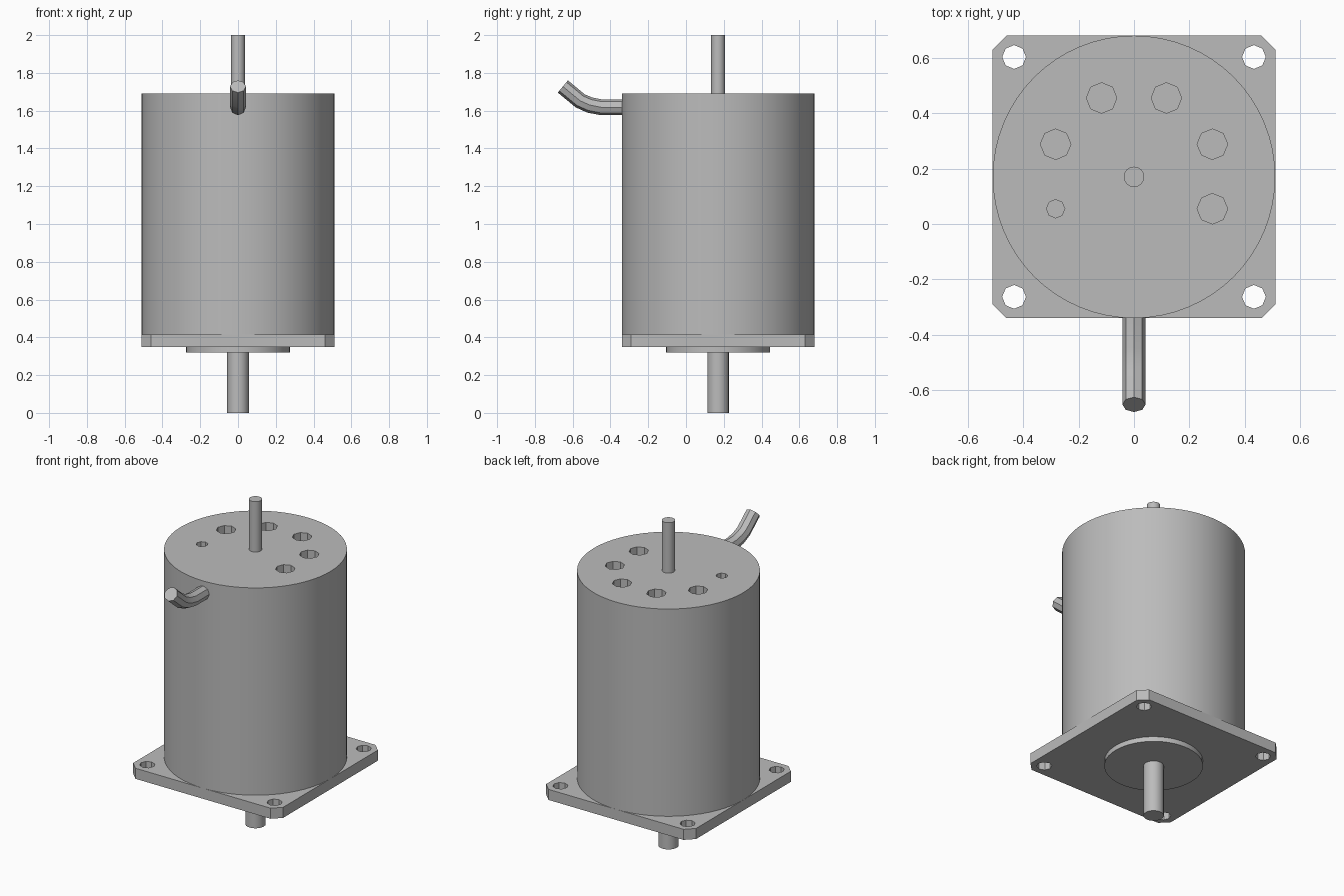
import bpy, bmesh, math
from mathutils import Vector

if "Cube" in bpy.data.objects:
    bpy.data.objects.remove(bpy.data.objects["Cube"], do_unlink=True)

AXIS_Y = 0.17
HALF = 0.51

steel = bpy.data.materials.new("grey_steel")
steel.use_nodes = True
steel.diffuse_color = (0.5, 0.5, 0.5, 1)
steel.node_tree.nodes["Principled BSDF"].inputs["Base Color"].default_value = (0.5, 0.5, 0.5, 1)


def finish(obj, smooth=True):
    """Colour a part and smooth its rounded sides."""
    obj.data.materials.clear()
    obj.data.materials.append(steel)
    bpy.ops.object.select_all(action="DESELECT")
    obj.select_set(True)
    bpy.context.view_layer.objects.active = obj
    if smooth:
        bpy.ops.object.shade_smooth_by_angle(angle=math.radians(30))


def cylinder(name, x, y, radius, z0, z1, sides):
    bpy.ops.mesh.primitive_cylinder_add(
        vertices=sides, radius=radius, depth=z1 - z0, location=(x, y, (z0 + z1) / 2))
    obj = bpy.context.object
    obj.name = name
    return obj


def drill(obj, holes, z0, z1):
    """Cut a set of round holes (x, y, radius) between two heights."""
    for x, y, radius in holes:
        cutter = cylinder("hole_cutter", x, y, radius, z0, z1, 8)
        mod = obj.modifiers.new("hole", "BOOLEAN")
        mod.operation, mod.solver, mod.object = "DIFFERENCE", "EXACT", cutter
        bpy.context.view_layer.objects.active = obj
        bpy.ops.object.modifier_apply(modifier=mod.name)
        bpy.data.objects.remove(cutter, do_unlink=True)


# Motor housing with vent holes and one small screw hole in its top
body = cylinder("motor_body", 0, AXIS_Y, HALF, 0.41, 1.69, 64)
vents = [(s * x, y, 0.055) for s in (-1, 1) for x, y in ((0.117, 0.455), (0.283, 0.288))]
vents += [(0.283, 0.055, 0.055), (-0.283, 0.055, 0.033)]
drill(body, vents, 1.62, 1.75)
finish(body)

# Square mounting flange with chamfered corners
bm = bmesh.new()
c = HALF - 0.05
outline = [(c, -HALF), (HALF, -c), (HALF, c), (c, HALF),
           (-c, HALF), (-HALF, c), (-HALF, -c), (-c, -HALF)]
face = bm.faces.new([bm.verts.new((x, y + AXIS_Y, 0.35)) for x, y in outline])
top = bmesh.ops.extrude_face_region(bm, geom=[face])
bmesh.ops.translate(bm, vec=(0, 0, 0.065),
                    verts=[v for v in top["geom"] if isinstance(v, bmesh.types.BMVert)])
bmesh.ops.recalc_face_normals(bm, faces=bm.faces)
mesh = bpy.data.meshes.new("mounting_flange")
bm.to_mesh(mesh)
bm.free()
flange = bpy.data.objects.new("mounting_flange", mesh)
bpy.context.collection.objects.link(flange)
drill(flange, [(sx * 0.433, AXIS_Y + sy * 0.433, 0.043)
               for sx in (-1, 1) for sy in (-1, 1)], 0.3, 0.5)
finish(flange, smooth=False)

# Pilot boss and the two shaft ends
finish(cylinder("pilot_boss", 0, AXIS_Y, 0.275, 0.32, 0.355, 48))
finish(cylinder("drive_shaft", 0, AXIS_Y, 0.057, 0, 0.33, 20))
finish(cylinder("rear_shaft", 0, AXIS_Y, 0.037, 1.68, 2.0, 16))

# Bent cable leaving the front of the housing: rings swept along a path
path = [Vector((0, y, z)) for y, z in
        ((-0.30, 1.618), (-0.45, 1.618), (-0.51, 1.63), (-0.56, 1.652), (-0.652, 1.728))]
bm = bmesh.new()
rings = []
for i, p in enumerate(path):
    t = (path[min(i + 1, len(path) - 1)] - path[max(i - 1, 0)]).normalized()
    side = Vector((1, 0, 0))
    up = side.cross(t)
    angles = [math.tau * k / 8 for k in range(8)]
    rings.append([bm.verts.new(p + 0.042 * (side * math.cos(a) + up * math.sin(a)))
                  for a in angles])
for a, b in zip(rings, rings[1:]):
    for k in range(8):
        n = (k + 1) % 8
        bm.faces.new((a[k], a[n], b[n], b[k]))
bm.faces.new(rings[0])
bm.faces.new(rings[-1])
bmesh.ops.recalc_face_normals(bm, faces=bm.faces)
mesh = bpy.data.meshes.new("cable")
bm.to_mesh(mesh)
bm.free()
cable = bpy.data.objects.new("cable", mesh)
bpy.context.collection.objects.link(cable)
finish(cable)
